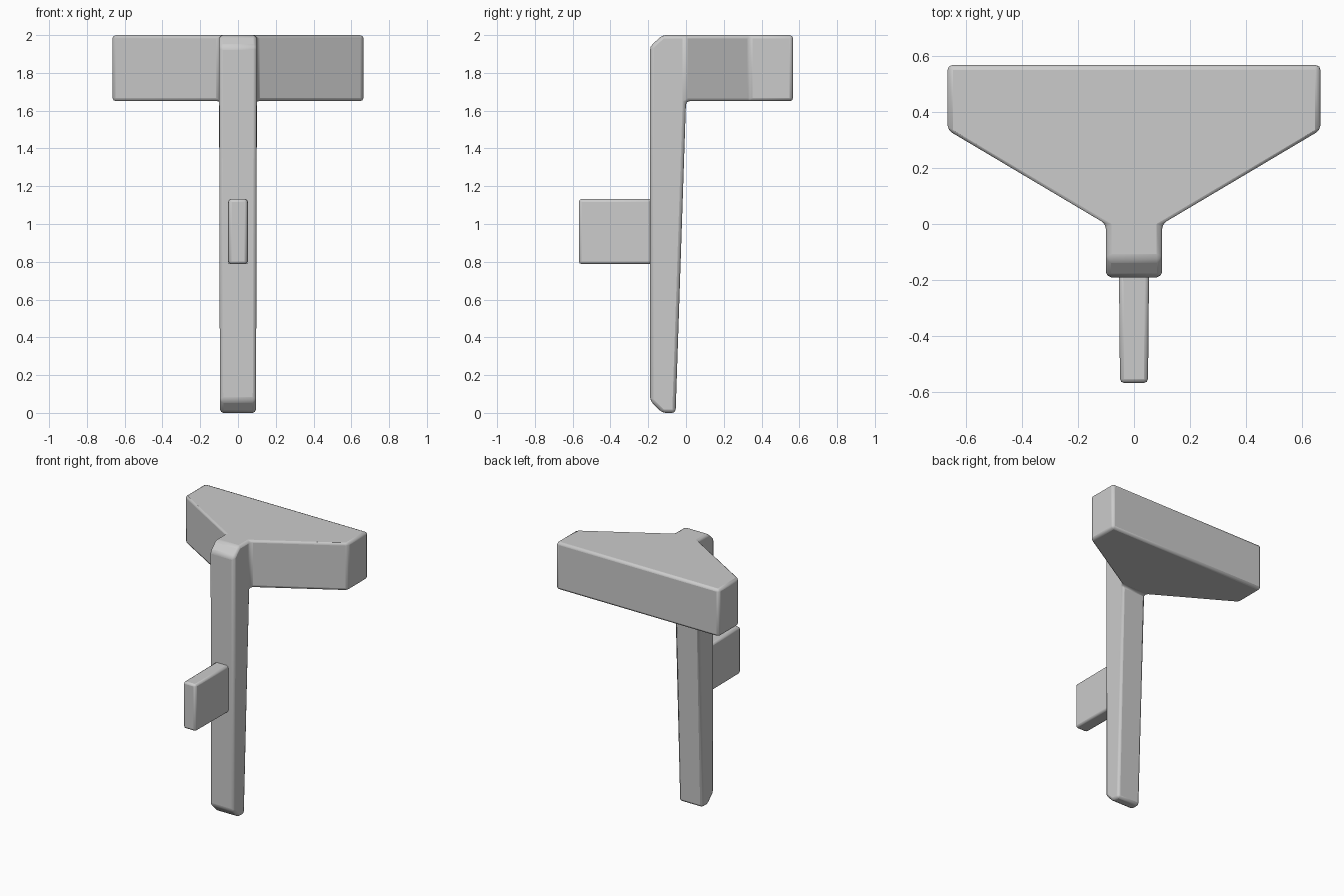
import bpy, bmesh

if "Cube" in bpy.data.objects:
    bpy.data.objects.remove(bpy.data.objects["Cube"])


def finish(name, bm, bevel):
    bmesh.ops.recalc_face_normals(bm, faces=bm.faces[:])
    mesh = bpy.data.meshes.new(name)
    bm.to_mesh(mesh)
    bm.free()
    ob = bpy.data.objects.new(name, mesh)
    bpy.context.collection.objects.link(ob)
    mod = ob.modifiers.new("Bevel", 'BEVEL')
    mod.width = bevel
    mod.segments = 2
    mod.limit_method = 'ANGLE'
    bpy.ops.object.select_all(action='DESELECT')
    ob.select_set(True)
    bpy.context.view_layer.objects.active = ob
    bpy.ops.object.shade_smooth_by_angle(angle=0.6)
    return ob


# Post: side profile (y, z, half width) spanned across x
profile = [(-0.19, 0.065, 0.096), (-0.125, 0.0, 0.095), (-0.055, 0.0, 0.095),
           (0.0, 1.65, 0.1), (0.0, 2.0, 0.1), (-0.125, 2.0, 0.1), (-0.19, 1.94, 0.1)]
bm = bmesh.new()
left = [bm.verts.new((-w, y, z)) for y, z, w in profile]
right = [bm.verts.new((w, y, z)) for y, z, w in profile]
bm.faces.new(left)
bm.faces.new(right[::-1])
sides = []
for i in range(len(profile)):
    j = (i + 1) % len(profile)
    sides.append(bm.faces.new((left[i], right[i], right[j], left[j])))
bmesh.ops.recalc_face_normals(bm, faces=bm.faces[:])

# Flared head: extrude the upper back face outwards, then straight back
face = sides[3]
for y, half in ((0.335, 0.665), (0.567, 0.665)):
    face = bmesh.ops.extrude_discrete_faces(bm, faces=[face])['faces'][0]
    for v in face.verts:
        v.co.y = y
        v.co.x = half if v.co.x > 0 else -half
finish("post_and_head", bm, 0.018)

# Front grip block, sunk into the post
bm = bmesh.new()
bmesh.ops.create_cube(bm, size=1)
for v in bm.verts:
    front = v.co.y < 0
    v.co.x *= 0.1 if front else 0.108
    v.co.y = -0.567 if front else -0.13
    v.co.z = 0.96 + v.co.z * 0.345
finish("grip_block", bm, 0.015)
